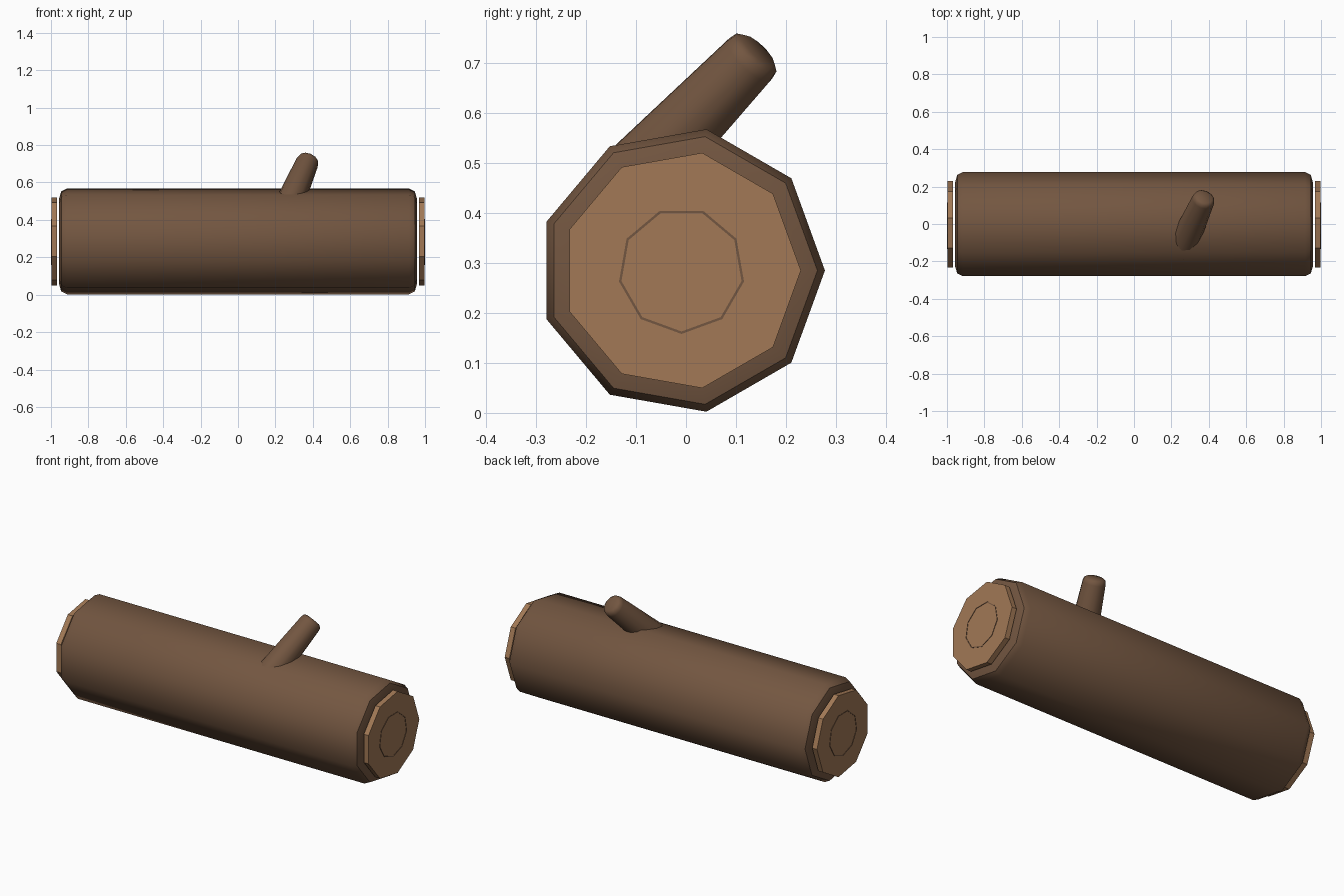
import bpy, bmesh, math
from mathutils import Vector, Matrix

cube = bpy.data.objects.get("Cube")
if cube:
    bpy.data.objects.remove(cube, do_unlink=True)

CENTRE = Vector((0, -0.009, 0.285))


def material(name, rgb):
    mat = bpy.data.materials.new(name)
    mat.use_nodes = True
    mat.diffuse_color = (*rgb, 1)
    node = mat.node_tree.nodes["Principled BSDF"]
    node.inputs["Base Color"].default_value = (*rgb, 1)
    node.inputs["Roughness"].default_value = 0.9
    return mat


bark = material("bark brown", (0.171, 0.093, 0.052))
wood = material("cut wood", (0.36, 0.19, 0.092))


def lathe(name, profile, sides, origin, axis, mat, smooth, start=0, closed=False):
    """Spin (distance, radius) points round an axis; cap the ends unless the profile is closed."""
    axis = Vector(axis).normalized()
    u = (Vector((0, 1, 0)) - axis * axis.y).normalized()
    v = axis.cross(u)
    bm = bmesh.new()
    rings = []
    for dist, radius in profile:
        ring = []
        for i in range(sides):
            a = start + math.tau * i / sides
            ring.append(bm.verts.new(Vector(origin) + axis * dist
                                     + (u * math.cos(a) + v * math.sin(a)) * radius))
        rings.append(ring)
    pairs = list(zip(rings, rings[1:]))
    if closed:
        pairs.append((rings[-1], rings[0]))
    else:
        bm.faces.new(rings[0])
        bm.faces.new(rings[-1])
    for a, b in pairs:
        for i in range(sides):
            j = (i + 1) % sides
            bm.faces.new((a[i], a[j], b[j], b[i]))
    bmesh.ops.recalc_face_normals(bm, faces=bm.faces)
    mesh = bpy.data.meshes.new(name)
    bm.to_mesh(mesh)
    bm.free()
    mesh.materials.append(mat)
    obj = bpy.data.objects.new(name, mesh)
    bpy.context.collection.objects.link(obj)
    bpy.ops.object.select_all(action="DESELECT")
    obj.select_set(True)
    bpy.context.view_layer.objects.active = obj
    bpy.ops.object.shade_smooth_by_angle(angle=math.radians(smooth))
    return obj


# Log trunk with rounded-off rims
half = [(0.915, 0.287), (0.945, 0.272), (0.957, 0.23)]
trunk = [(-x, r) for x, r in reversed(half)] + half
lathe("trunk", trunk, 9, CENTRE, (1, 0, 0), bark, 45)

# Cut ends, each with a thin growth ring
for side, name in ((1, "left"), (-1, "right")):
    lathe(name + "_cut_end", [(0.968, 0.239), (0.998, 0.239)], 9,
          CENTRE, (side, 0, 0), wood, 30)
    lathe(name + "_growth_ring",
          [(0.99, 0.122), (1.0, 0.122), (1.0, 0.127), (0.99, 0.127)], 9,
          CENTRE, (side, 0, 0), bark, 30, start=-side * math.pi / 2, closed=True)

# Tapered branch stub leaning up and back
tip = Vector((0.378, 0.145, 0.725))
lean = Vector((0.43, 0.96, 1))
lathe("branch_stub", [(-0.42, 0.081), (-0.028, 0.061), (-0.01, 0.057), (0, 0.043)], 12,
      tip, lean, bark, 45)
